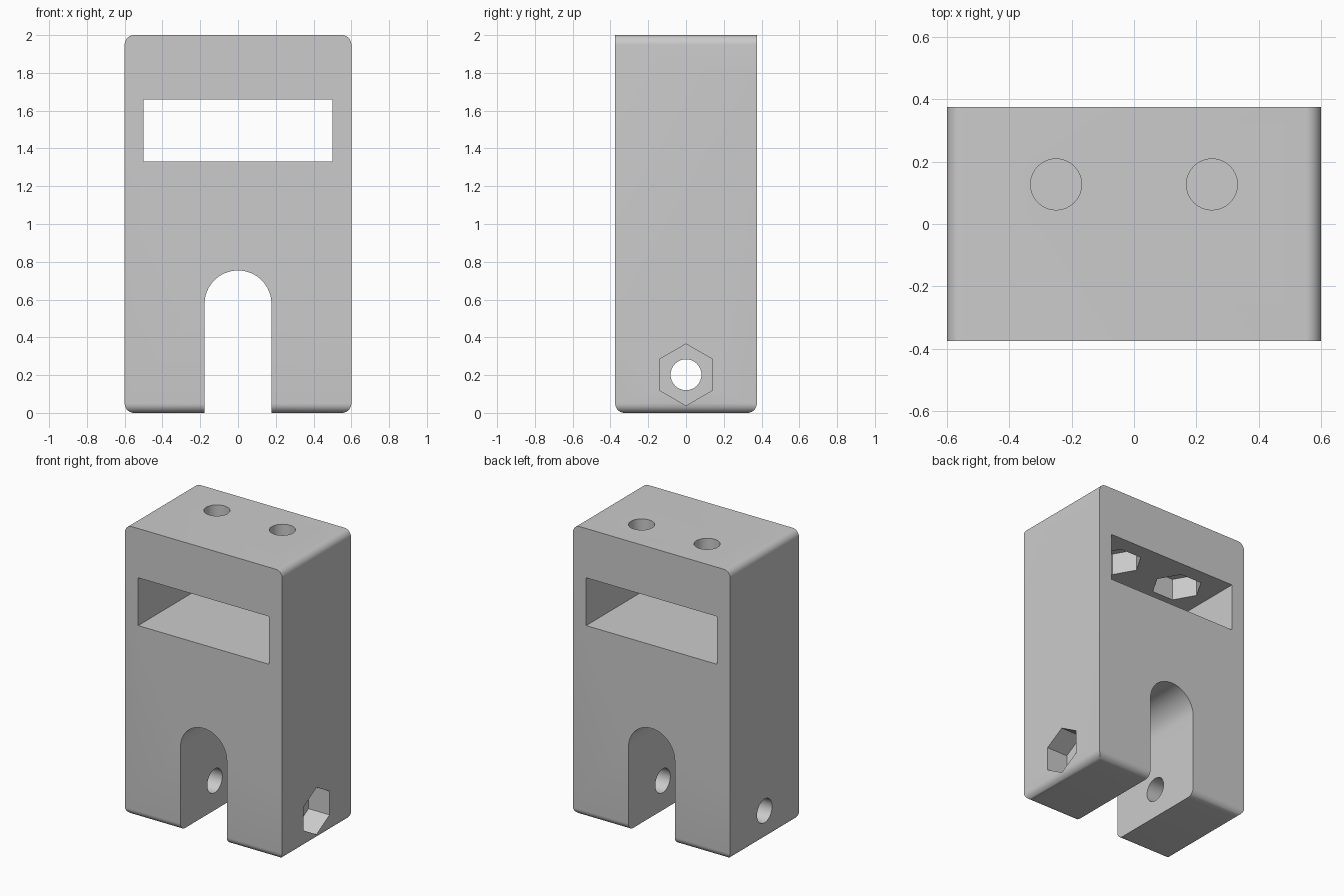
import bpy, bmesh, math

if "Cube" in bpy.data.objects:
    bpy.data.objects.remove(bpy.data.objects["Cube"], do_unlink=True)

grey = bpy.data.materials.new("plain grey")
grey.use_nodes = True
grey.diffuse_color = (0.6, 0.6, 0.6, 1)
grey.node_tree.nodes["Principled BSDF"].inputs["Base Color"].default_value = (0.6, 0.6, 0.6, 1)


def arc(u, v, r, start, end, steps):
    angles = [math.radians(start + (end - start) * i / steps) for i in range(steps + 1)]
    return [(u + r * math.cos(a), v + r * math.sin(a)) for a in angles]


def ring(u, v, r, sides, start=0):
    return arc(u, v, r, start, start + 360, sides)[:-1]


def rect(u0, u1, v0, v1):
    return [(u0, v0), (u1, v0), (u1, v1), (u0, v1)]


def prism(name, points, axis, lo, hi):
    """Extrude a 2D outline along one axis between lo and hi."""
    place = {"x": lambda u, v, d: (d, u, v),
             "y": lambda u, v, d: (u, d, v),
             "z": lambda u, v, d: (u, v, d)}[axis]
    bm = bmesh.new()
    low = [bm.verts.new(place(u, v, lo)) for u, v in points]
    high = [bm.verts.new(place(u, v, hi)) for u, v in points]
    bm.faces.new(low)
    bm.faces.new(high)
    for i in range(len(points)):
        j = (i + 1) % len(points)
        bm.faces.new((low[i], low[j], high[j], high[i]))
    bmesh.ops.recalc_face_normals(bm, faces=bm.faces)
    mesh = bpy.data.meshes.new(name)
    bm.to_mesh(mesh)
    bm.free()
    mesh.materials.append(grey)
    obj = bpy.data.objects.new(name, mesh)
    bpy.context.collection.objects.link(obj)
    return obj


def combine(target, tool, operation="DIFFERENCE"):
    """Apply a boolean to the target and discard the tool."""
    tool.hide_render = True
    mod = target.modifiers.new("cut", "BOOLEAN")
    mod.operation = operation
    mod.solver = "EXACT"
    mod.object = tool
    bpy.context.view_layer.objects.active = target
    bpy.ops.object.modifier_apply(modifier=mod.name)
    bpy.data.objects.remove(tool, do_unlink=True)


W, D, H, R = 0.6, 0.375, 2.0, 0.05   # half width, half depth, height, fillet

# Block with four rounded corners seen from the front
outline = (arc(W - R, R, R, -90, 0, 8) + arc(W - R, H - R, R, 0, 90, 8)
           + arc(R - W, H - R, R, 90, 180, 8) + arc(R - W, R, R, 180, 270, 8))
body = prism("bracket_body", outline, "y", -D, D)

# Rounded lower front and back edges, sharp upper ones
side = (arc(D - R, R, R, -90, 0, 8) + [(D, H + 0.2), (-D, H + 0.2)]
        + arc(R - D, R, R, 180, 270, 8))
combine(body, prism("side_outline", side, "x", -1, 1), "INTERSECT")

# Window and arched slot through the depth
combine(body, prism("window", rect(-0.5, 0.5, 1.33, 1.66), "y", -1, 1))
slot = [(-0.177, -0.2), (0.177, -0.2)] + arc(0, 0.577, 0.177, 0, 180, 32)
combine(body, prism("slot", slot, "y", -1, 1))

# Cross bolt hole with a nut pocket on the left leg
combine(body, prism("cross_hole", ring(0, 0.202, 0.082, 32), "x", -1, 1))
combine(body, prism("leg_nut_pocket", ring(0, 0.202, 0.163, 6, 90), "x", W - 0.16, 1))

# Two top bolt holes with nut pockets in the window ceiling
for x in (-0.25, 0.25):
    combine(body, prism("top_hole", ring(x, 0.127, 0.082, 32), "z", 1.72, 2.2))
    combine(body, prism("top_nut_pocket", ring(x, 0.127, 0.163, 6), "z", 1.5, 1.81))

bpy.ops.object.select_all(action="DESELECT")
body.select_set(True)
bpy.context.view_layer.objects.active = body
bpy.ops.object.shade_smooth_by_angle(angle=math.radians(30))
